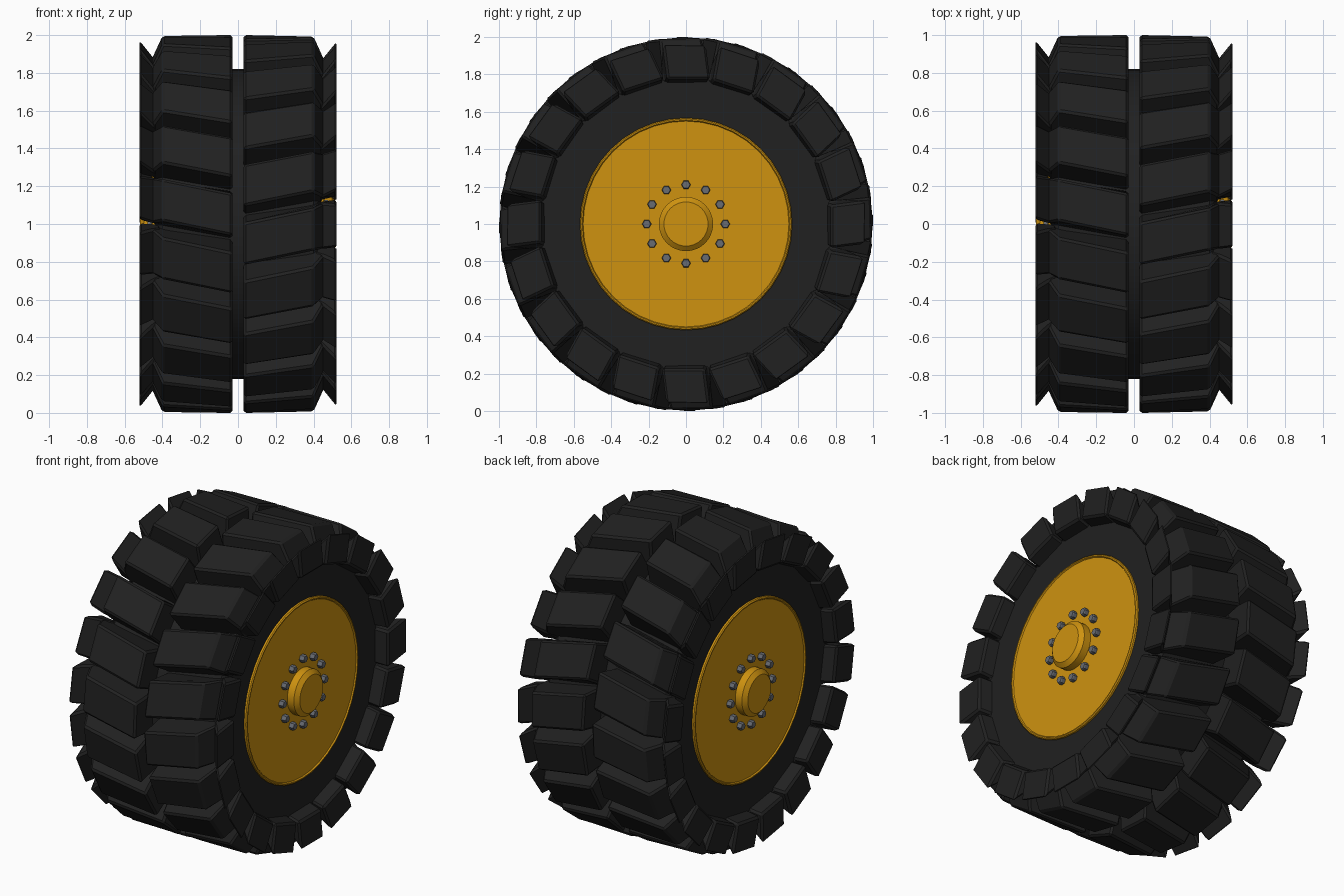
import bpy, bmesh, math

if "Cube" in bpy.data.objects:
    bpy.data.objects.remove(bpy.data.objects["Cube"])

LUGS = 20
PITCH = 2 * math.pi / LUGS


def material(name, rgb):
    m = bpy.data.materials.new(name)
    m.diffuse_color = (*rgb, 1)
    m.use_nodes = True
    m.node_tree.nodes["Principled BSDF"].inputs["Base Color"].default_value = m.diffuse_color
    return m


RUBBER = material("black_rubber", (0.015, 0.015, 0.015))
YELLOW = material("rim_yellow", (0.62, 0.29, 0.005))
STEEL = material("bolt_grey", (0.14, 0.15, 0.17))


def finish(name, bm, mat, smooth=False):
    bmesh.ops.recalc_face_normals(bm, faces=bm.faces)
    me = bpy.data.meshes.new(name)
    bm.to_mesh(me)
    bm.free()
    me.materials.append(mat)
    ob = bpy.data.objects.new(name, me)
    bpy.context.collection.objects.link(ob)
    if smooth:
        bpy.ops.object.select_all(action='DESELECT')
        ob.select_set(True)
        bpy.context.view_layer.objects.active = ob
        bpy.ops.object.shade_smooth_by_angle(angle=math.radians(30))
    return ob


def wheel_point(x, r, ang, t=0.0):
    """Point at radius r and angle ang up from the front, moved t along the rim."""
    c, s = math.cos(ang), math.sin(ang)
    return (x, -c * r + s * t, 1 + s * r + c * t)


def lathe(name, profile, mat, steps, closed=False):
    """Spin an (x, r) profile round the axle; r = 0 ends become caps."""
    bm = bmesh.new()
    rings = [[bm.verts.new(wheel_point(x, r, 2 * math.pi * i / steps)) for i in range(steps)]
             for x, r in profile]
    pairs = list(zip(rings, rings[1:] + ([rings[0]] if closed else [])))
    for a, b in pairs:
        for i in range(steps):
            j = (i + 1) % steps
            bm.faces.new((a[i], a[j], b[j], b[i]))
    if not closed:
        bm.faces.new(rings[0])
        bm.faces.new(rings[-1])
    return finish(name, bm, mat, True)


def lug_ring(name, profile, side, offset, tilt):
    """Ring of slanted blocks; profile rows are (x, r, half width)."""
    bm = bmesh.new()
    for k in range(LUGS):
        ends = []
        for sgn in (-1, 1):
            ends.append([bm.verts.new(wheel_point(
                side * x, r, k * PITCH + offset + 0.21 * (x - 0.45), sgn * w - tilt * (r - 0.87)))
                for x, r, w in profile])
        n = len(profile)
        bm.faces.new(ends[0])
        bm.faces.new(ends[1])
        for i in range(n):
            j = (i + 1) % n
            bm.faces.new((ends[0][i], ends[0][j], ends[1][j], ends[1][i]))
    ob = finish(name, bm, RUBBER)
    bev = ob.modifiers.new("soft_edges", 'BEVEL')
    bev.width = 0.012
    bev.segments = 1
    return ob


# Tyre body: plain band with flat sidewalls
lathe("tyre_body", [(-0.44, 0.56), (-0.44, 0.78), (-0.40, 0.82),
                    (0.40, 0.82), (0.44, 0.78), (0.44, 0.56)], RUBBER, 60, closed=True)

for side, label, offset in ((1, "right", -0.012), (-1, "left", -0.012 + PITCH / 2)):
    # Tread blocks in a chevron, and the shoulder blocks at their outer ends
    lug_ring(label + "_tread_lugs",
             [(0.03, 0.79, 0.125), (0.03, 0.996, 0.112), (0.40, 0.990, 0.112),
              (0.45, 0.88, 0.122), (0.45, 0.76, 0.118)], side, offset, 0.05)
    lug_ring(label + "_shoulder_lugs",
             [(0.41, 0.75, 0.115), (0.41, 0.83, 0.12), (0.45, 0.875, 0.122),
              (0.522, 0.965, 0.115), (0.522, 0.775, 0.115)], side, offset, 0.13)

    # Rim disc with a thin lip
    lathe(label + "_rim_disc", [(side * x, r) for x, r in
          ((0.30, 0.568), (0.452, 0.568), (0.458, 0.562), (0.458, 0.555), (0.450, 0.550))],
          YELLOW, 40)
    # Hub cap with chamfered edge
    lathe(label + "_hub_cap", [(side * x, r) for x, r in
          ((0.44, 0.145), (0.497, 0.145), (0.52, 0.118))], YELLOW, 32)

    # Hexagonal wheel bolts
    bm = bmesh.new()
    for k in range(12):
        a = k * math.pi / 6
        cy, cz = 0.21 * math.cos(a), 1 + 0.21 * math.sin(a)
        layers = [[bm.verts.new((side * x, cy + r * math.cos(h * math.pi / 3),
                                 cz + r * math.sin(h * math.pi / 3))) for h in range(6)]
                  for x, r in ((0.44, 0.025), (0.474, 0.025), (0.48, 0.021))]
        for lo, hi in zip(layers, layers[1:]):
            for h in range(6):
                g = (h + 1) % 6
                bm.faces.new((lo[h], lo[g], hi[g], hi[h]))
        bm.faces.new(layers[0])
        bm.faces.new(layers[-1])
    finish(label + "_wheel_bolts", bm, STEEL)
